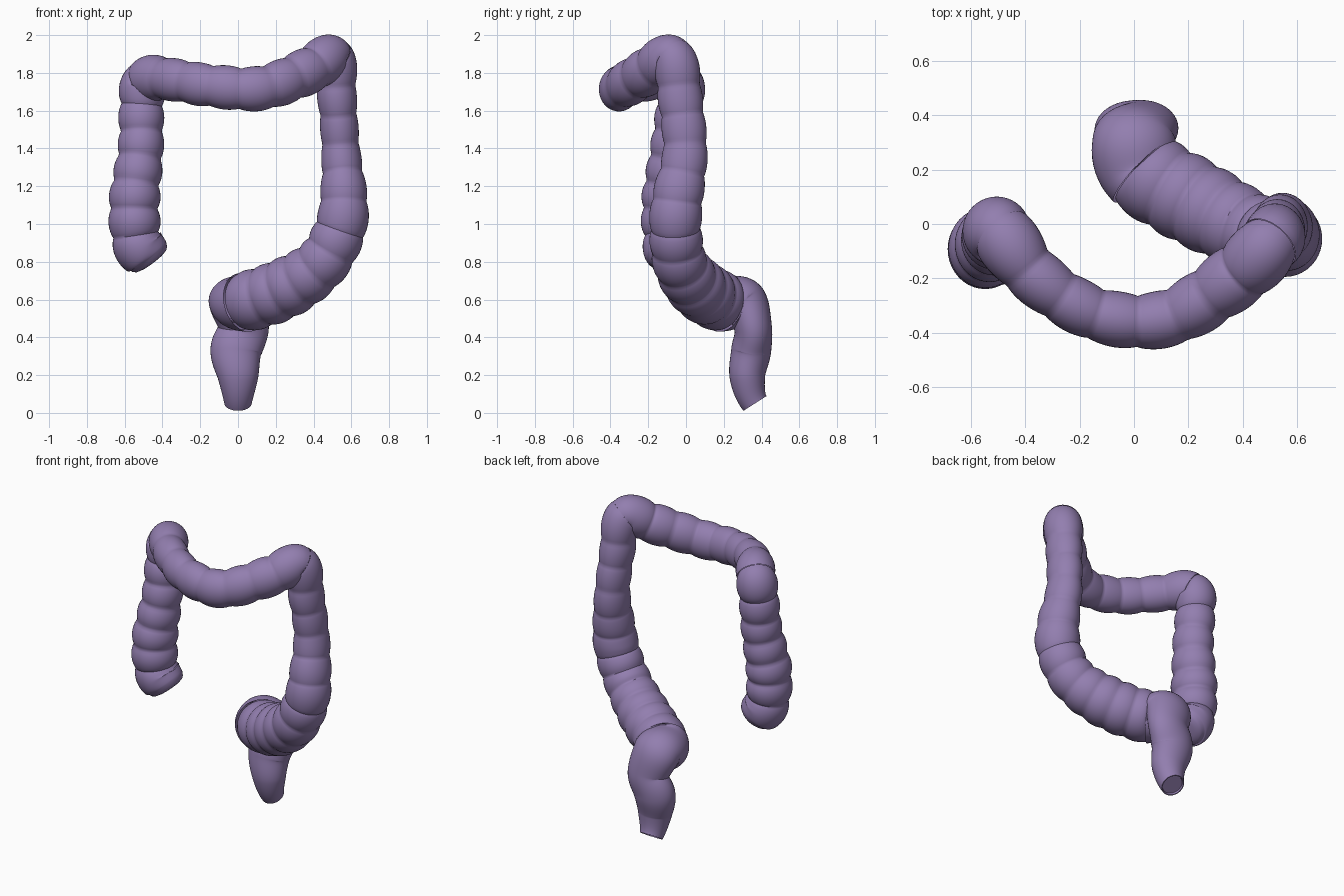
import bpy, bmesh, math
from mathutils import Vector

if "Cube" in bpy.data.objects:
    bpy.data.objects.remove(bpy.data.objects["Cube"])

SIDES, STEPS = 40, 20
mat = bpy.data.materials.new("purple")
mat.diffuse_color = (0.29, 0.21, 0.43, 1)
mat.use_nodes = True
mat.node_tree.nodes["Principled BSDF"].inputs["Base Color"].default_value = mat.diffuse_color

# name, ring reference axis, pouch count, pouch depth, flattening,
# path points (x, y, z, radius)
PARTS = [
    ("ascending_colon", "X", 7, 0.12, -0.08, [
        (-0.475, -0.08, 0.825, .136), (-0.535, -0.09, 0.91, .134),
        (-0.548, -0.09, 1.12, .135), (-0.515, -0.06, 1.4, .121),
        (-0.51, -0.035, 1.63, .12)]),
    ("transverse_colon", "Z", 8, 0.09, 0.12, [
        (-0.485, -0.04, 1.76, .125), (-0.355, -0.2, 1.765, .113),
        (-0.13, -0.335, 1.73, .114), (0.13, -0.345, 1.72, .118),
        (0.38, -0.19, 1.815, .124)]),
    ("descending_colon", "Y", 6, 0.07, 0.14, [
        (0.5, -0.07, 1.88, .12), (0.525, -0.03, 1.66, .117),
        (0.545, -0.005, 1.38, .118), (0.56, -0.045, 1.13, .135)]),
    ("sigmoid_colon", "Y", 6, 0.07, 0, [
        (0.54, -0.055, 0.97, .138), (0.44, -0.03, 0.79, .143),
        (0.25, 0.065, 0.66, .16)]),
    ("rectum", "X", 0, 0, 0.25, [
        (0.035, 0.195, 0.585, .158), (0.0, 0.305, 0.585, .153),
        (0.03, 0.355, 0.45, .133), (-0.01, 0.345, 0.33, .136),
        (0.0, 0.325, 0.19, .108), (0.0, 0.365, 0.05, .072)]),
]

# One continuous spline through every part
ctrl = [Vector(p) for part in PARTS for p in part[5]]
ctrl = [2 * ctrl[0] - ctrl[1]] + ctrl + [ctrl[-1] + Vector((0, .12, -.1, -.02))]


def spline(i, t):
    a, b, c, d = ctrl[i:i + 4]
    return 0.5 * (2 * b + (c - a) * t + (2 * a - 5 * b + 4 * c - d) * t * t
                  + (3 * b - a - 3 * c + d) * t ** 3)


samples = [spline(i, k / STEPS) for i in range(len(ctrl) - 3) for k in range(STEPS)]
samples.append(ctrl[-2])
centres = [Vector(s[:3]) for s in samples]


def bridge(bm, r0, r1):
    for j in range(SIDES):
        k = (j + 1) % SIDES
        bm.faces.new((r0[j], r0[k], r1[k], r1[j]))


def cap(bm, ring, steps):
    """Close a ring with smaller rings; each step is (scale, offset vector)."""
    for scale, off in steps:
        c = sum((v.co for v in ring), Vector()) / SIDES
        new = [bm.verts.new(c + (v.co - c) * scale + off) for v in ring]
        bridge(bm, ring, new)
        ring = new
    bm.faces.new(ring)


def build(name, axis, pouches, depth, flat, first, last):
    ref = Vector([float(axis == a) for a in "XYZ"])
    length = [0.0]
    for i in range(first, last):
        length.append(length[-1] + (centres[i + 1] - centres[i]).length)
    bm = bmesh.new()
    rings, tangents = [], []
    for i in range(first, last + 1):
        t = (centres[min(i + 1, len(centres) - 1)] - centres[max(i - 1, 0)]).normalized()
        side = (ref - t * ref.dot(t)).normalized()
        up = t.cross(side)
        u = length[i - first] / length[-1]
        # rounded pouches divided by tight creases
        f = 1.0
        if pouches:
            f = 1 - depth + (depth + 0.02) * abs(math.sin(math.pi * pouches * u)) ** 0.7
        ra = samples[i][3] * f
        rb = ra * (1 - flat * math.sin(math.pi * u ** 0.8))
        angles = [2 * math.pi * j / SIDES for j in range(SIDES)]
        rings.append([bm.verts.new(centres[i] + side * ra * math.cos(a) + up * rb * math.sin(a))
                      for a in angles])
        tangents.append(t)
    for r0, r1 in zip(rings, rings[1:]):
        bridge(bm, r0, r1)
    if name == "ascending_colon":      # rounded blind end
        t = -tangents[0]
        cap(bm, rings[0], [(.95, t * .014), (.88, t * .012), (.7, t * .008), (.5, t * .003)])
    if name == "rectum":               # shallow recessed opening
        cap(bm, rings[-1], [(.92, Vector()), (.95, tangents[-1] * -.012)])
    bmesh.ops.recalc_face_normals(bm, faces=bm.faces)
    mesh = bpy.data.meshes.new(name)
    bm.to_mesh(mesh)
    bm.free()
    mesh.materials.append(mat)
    ob = bpy.data.objects.new(name, mesh)
    bpy.context.collection.objects.link(ob)
    bpy.ops.object.select_all(action='DESELECT')
    ob.select_set(True)
    bpy.context.view_layer.objects.active = ob
    bpy.ops.object.shade_smooth_by_angle(angle=math.radians(50))


start = 0
for name, axis, pouches, depth, flat, pts in PARTS:
    end = min(start + len(pts) * STEPS, len(samples) - 1)
    build(name, axis, pouches, depth, flat, start, end)
    start = end
